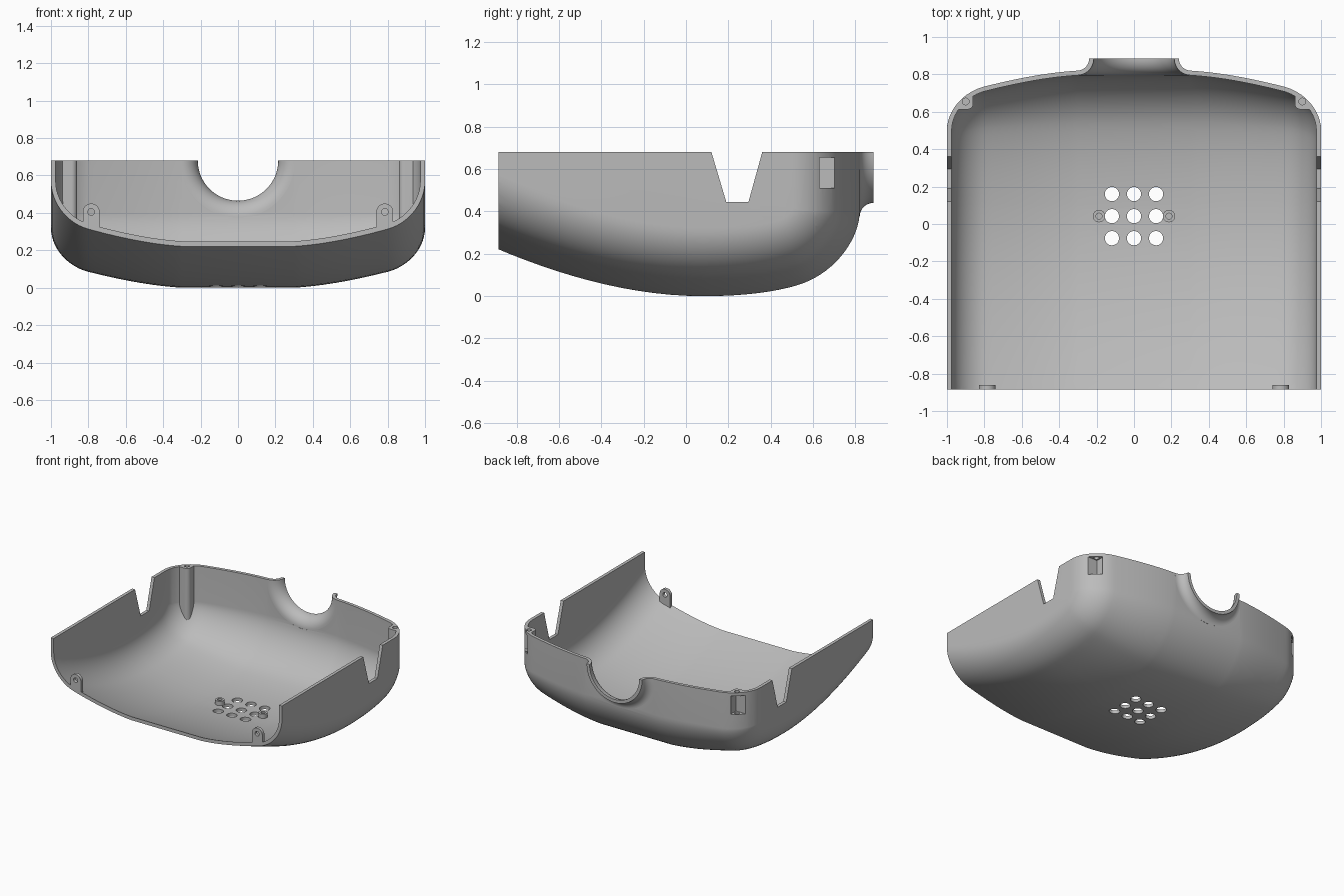
import bpy, bmesh
from math import cos, sin, pi, radians
from mathutils import Vector
from mathutils.geometry import interpolate_bezier

if "Cube" in bpy.data.objects:
    bpy.data.objects.remove(bpy.data.objects["Cube"])

TOP, FRONT, BACK, WALL = 0.68, -0.885, 0.885, 0.025

grey = bpy.data.materials.new("plain grey plastic")
grey.use_nodes = True
grey.diffuse_color = (0.5, 0.5, 0.5, 1)
grey.node_tree.nodes["Principled BSDF"].inputs["Base Color"].default_value = (0.5, 0.5, 0.5, 1)


def finish(name, bm):
    bmesh.ops.recalc_face_normals(bm, faces=bm.faces)
    mesh = bpy.data.meshes.new(name)
    bm.to_mesh(mesh)
    bm.free()
    mesh.materials.append(grey)
    obj = bpy.data.objects.new(name, mesh)
    bpy.context.collection.objects.link(obj)
    return obj


def select(obj):
    bpy.ops.object.select_all(action='DESELECT')
    obj.select_set(True)
    bpy.context.view_layer.objects.active = obj


def combine(obj, other, operation, keep=False):
    select(obj)
    mod = obj.modifiers.new("combine", 'BOOLEAN')
    mod.operation, mod.object, mod.solver = operation, other, 'EXACT'
    bpy.ops.object.modifier_apply(modifier=mod.name)
    if not keep:
        bpy.data.objects.remove(other)


def prism(name, outline, axis, lo, hi):
    """Extrude a 2D outline along an axis."""
    place = {'x': lambda u, v, d: (d, u, v),
             'y': lambda u, v, d: (u, d, v),
             'z': lambda u, v, d: (u, v, d)}[axis]
    bm = bmesh.new()
    a, b = [[bm.verts.new(place(u, v, d)) for u, v in outline] for d in (lo, hi)]
    bm.faces.new(a)
    bm.faces.new(b)
    for i in range(len(a)):
        j = (i + 1) % len(a)
        bm.faces.new((a[i], a[j], b[j], b[i]))
    return finish(name, bm)


def arc(u, v, r, start=0, end=360, n=32):
    return [(u + r * cos(radians(start + (end - start) * i / n)),
             v + r * sin(radians(start + (end - start) * i / n)))
            for i in range(n + (end - start < 360))]


def disc(name, u, v, r, axis, lo, hi):
    return prism(name, arc(u, v, r), axis, lo, hi)


def rect(u0, u1, v0, v1):
    return [(u0, v0), (u1, v0), (u1, v1), (u0, v1)]


def bezier_chain(segments, n):
    pts = []
    for seg in segments:
        pts += interpolate_bezier(*[Vector(p) for p in seg], n)[1 if pts else 0:]
    return [p.to_2d() for p in pts]


def inward(pts):
    """Left-hand normals along a 2D path."""
    out = []
    for i in range(len(pts)):
        t = (pts[min(i + 1, len(pts) - 1)] - pts[max(i - 1, 0)]).normalized()
        out.append(Vector((-t.y, t.x)))
    return out


# Side profile (y, z) and half cross-section (x, inset)
path = bezier_chain([((-1.2, 0.37), (-0.8, 0.16), (-0.35, 0), (0.08, 0)),
                     ((0.08, 0), (0.25, 0), (0.4, 0.015), (0.52, 0.05)),
                     ((0.52, 0.05), (0.7, 0.1), (0.82, 0.27), (0.82, 0.4))], 18)
path.append(Vector((0.82, 0.95)))
section = [Vector((0, 0))] + bezier_chain(
    [((0.3, 0), (0.47, 0.01), (0.64, 0.045), (0.8, 0.085)),
     ((0.8, 0.085), (0.91, 0.1125), (1, 0.21), (1, 0.32))], 14)


def body(name, inset, trim):
    """Solid swept from the cross-section along the side profile."""
    bm = bmesh.new()
    half = [p + n * inset for p, n in zip(section, inward(section))]
    half[-1].x = 1 - inset
    for p, n in zip(path, inward(path)):
        for s in half:
            q = p + n * s.y
            for side in ((1, -1) if s.x > 0.01 else (1,)):
                bm.verts.new((side * s.x, q.x, q.y))
    for side in (1, -1):
        bm.verts.new((side * (1 - inset), -1.3, 0.95))
    hull = bmesh.ops.convex_hull(bm, input=bm.verts)
    loose = [v for v in bm.verts if not v.link_faces]
    bmesh.ops.delete(bm, geom=loose, context='VERTS')
    if trim:
        for co, no in (((0, 0, TOP), (0, 0, 1)), ((0, FRONT, 0), (0, -1, 0))):
            cut = bmesh.ops.bisect_plane(bm, geom=bm.verts[:] + bm.edges[:] + bm.faces[:],
                                         plane_co=co, plane_no=no, clear_outer=True)
            rim = [e for e in cut["geom_cut"] if isinstance(e, bmesh.types.BMEdge)]
            bmesh.ops.contextual_create(bm, geom=rim)
    return finish(name, bm)


# Hollow shell
outer = body("outer_form", 0, True)
shell = outer.copy()
shell.data = outer.data.copy()
shell.name = "shell"
bpy.context.collection.objects.link(shell)
combine(shell, body("inner_form", WALL, False), 'DIFFERENCE')

for s in (1, -1):
    # Corner screw posts
    outline = [(1.05, 0.9), (0.86, 0.9)] + arc(0.89, 0.643, 0.03, 180, 270, 8) + [(1.05, 0.613)]
    post = prism("corner_post", [(s * u, v) for u, v in outline], 'z', 0.1, TOP)
    combine(post, outer, 'INTERSECT', keep=True)
    combine(shell, post, 'UNION')
    # Front screw tabs
    outline = arc(s * 0.785, 0.405, 0.045, 0, 180, 20) + [(s * 0.785 - 0.045, 0.25), (s * 0.785 + 0.045, 0.25)]
    tab = prism("front_tab", outline, 'y', FRONT, FRONT + WALL)
    combine(tab, outer, 'INTERSECT', keep=True)
    combine(shell, tab, 'UNION')
    # Floor screw bosses
    combine(shell, disc("floor_boss", s * 0.187, 0.042, 0.033, 'z', 0.012, 0.06), 'UNION')
bpy.data.objects.remove(outer)

# Screw holes and nut pockets
for s in (1, -1):
    cutters = [disc("post_hole", s * 0.9, 0.655, 0.018, 'z', 0.45, 0.8),
               disc("tab_hole", s * 0.785, 0.405, 0.018, 'y', -1, -0.8),
               disc("boss_hole", s * 0.187, 0.042, 0.016, 'z', 0.02, 0.1),
               prism("nut_pocket", rect(0.63, 0.7, 0.51, 0.655), 'x', s * 0.873, s * 1.1)]
    for cutter in cutters:
        combine(shell, cutter, 'DIFFERENCE')

# Side notches
notch = [(0.12, TOP), (0.19, 0.445), (0.295, 0.445), (0.36, TOP), (0.36, 0.8), (0.12, 0.8)]
combine(shell, prism("side_notch", notch, 'x', -1.2, 1.2), 'DIFFERENCE')

# Floor vent holes
for i in (-1, 0, 1):
    for j in (-1, 0, 1):
        combine(shell, disc("vent", i * 0.118, 0.042 + j * 0.118, 0.038, 'z', -0.1, 0.2), 'DIFFERENCE')

# Half-round neck opening with a flared collar
NECK = 0.305
combine(shell, prism("neck_hole", arc(0, TOP, NECK, n=96), 'y', 0.7, 1), 'DIFFERENCE')
profile = arc(NECK, BACK, 0.065, 180, 270, 12) + arc(NECK, BACK, 0.065 + WALL, 180, 270, 12)[::-1]
bm = bmesh.new()
rings = []
for k in range(49):
    a = pi + pi * k / 48
    rings.append([bm.verts.new((r * cos(a), y, TOP + r * sin(a))) for r, y in profile])
for a, b in zip(rings, rings[1:]):
    for i in range(len(a)):
        j = (i + 1) % len(a)
        bm.faces.new((a[i], a[j], b[j], b[i]))
bm.faces.new(rings[0])
bm.faces.new(rings[-1])
collar = finish("neck_collar", bm)

for obj in (shell, collar):
    select(obj)
    bpy.ops.object.shade_smooth_by_angle(angle=radians(30))
